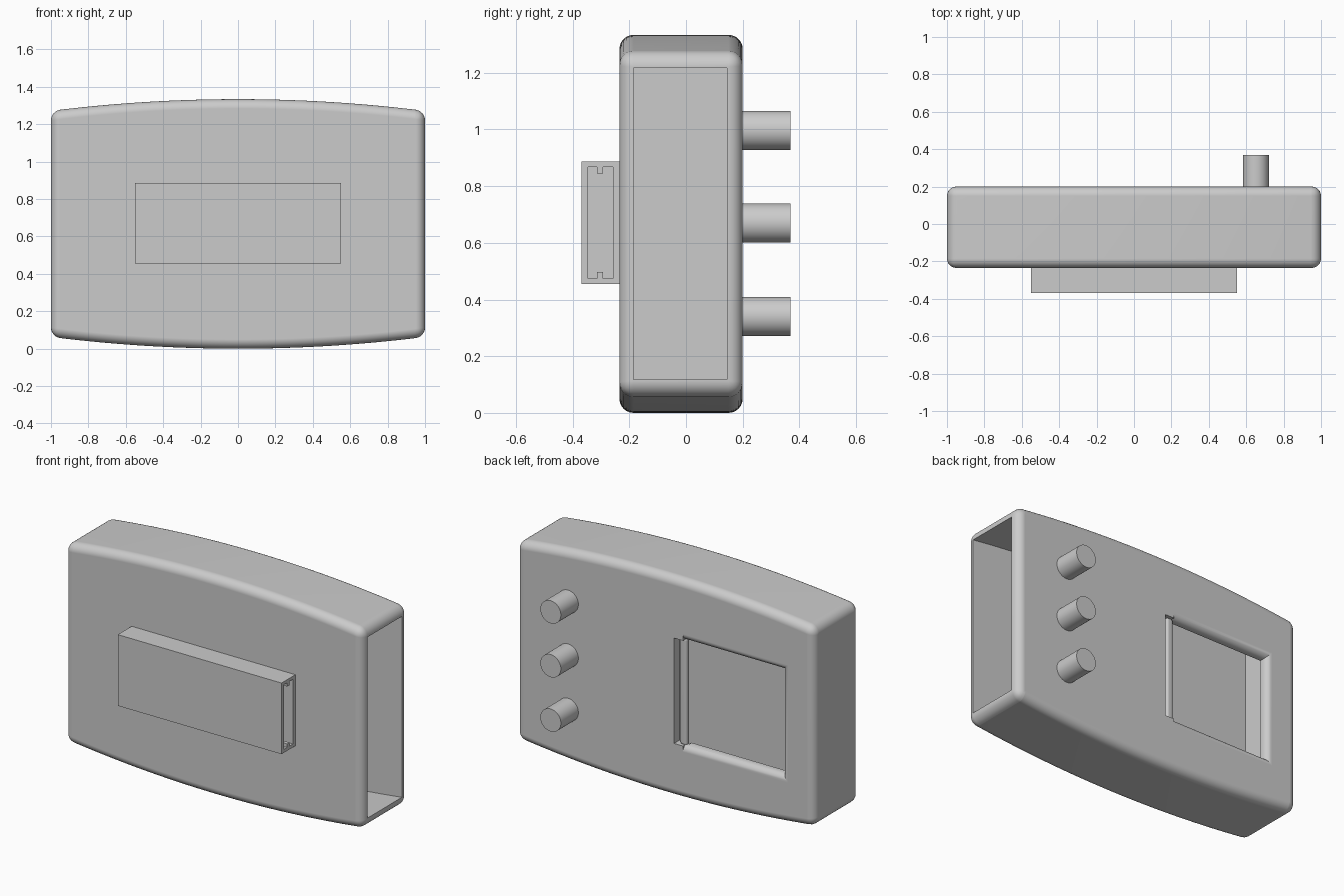
import bpy, bmesh, math
from mathutils import Vector

if "Cube" in bpy.data.objects:
    bpy.data.objects.remove(bpy.data.objects["Cube"])

GREY = (0.6, 0.6, 0.6, 1)
plastic = bpy.data.materials.new("grey plastic")
plastic.use_nodes = True
plastic.diffuse_color = GREY
plastic.node_tree.nodes["Principled BSDF"].inputs["Base Color"].default_value = GREY


def loft(name, rings):
    """Solid from a stack of closed rings with capped ends."""
    bm = bmesh.new()
    rows = [[bm.verts.new(p) for p in ring] for ring in rings]
    n = len(rows[0])
    for a, b in zip(rows, rows[1:]):
        for i in range(n):
            bm.faces.new((a[i], a[(i + 1) % n], b[(i + 1) % n], b[i]))
    bm.faces.new(rows[0])
    bm.faces.new(rows[-1])
    bmesh.ops.recalc_face_normals(bm, faces=bm.faces)
    mesh = bpy.data.meshes.new(name)
    bm.to_mesh(mesh)
    bm.free()
    mesh.materials.append(plastic)
    obj = bpy.data.objects.new(name, mesh)
    bpy.context.collection.objects.link(obj)
    return obj


def rect(x, z, y):
    return [(x[0], y, z[0]), (x[1], y, z[0]), (x[1], y, z[1]), (x[0], y, z[1])]


def box(name, x, y, z):
    return loft(name, [rect(x, z, y[0]), rect(x, z, y[1])])


def barrel(name, x, y, inset=0.0, steps=40):
    """Block whose top and bottom bow outwards along x."""
    radius, mid, half = 8.0, 0.667, 0.667 - inset
    xs = [x[0] + (x[1] - x[0]) * i / steps for i in range(steps + 1)]
    drop = lambda v: radius - math.sqrt(radius ** 2 - v * v)
    outline = [(v, mid - half + drop(v)) for v in xs]
    outline += [(v, mid + half - drop(v)) for v in reversed(xs)]
    return loft(name, [[(u, d, w) for u, w in outline] for d in y])


def bake(obj):
    """Apply the modifiers of an object."""
    bpy.context.view_layer.update()
    graph = bpy.context.evaluated_depsgraph_get()
    mesh = bpy.data.meshes.new_from_object(obj.evaluated_get(graph))
    obj.modifiers.clear()
    obj.data = mesh


def bevel(obj, width, segments=6):
    mod = obj.modifiers.new("round", 'BEVEL')
    mod.width, mod.segments = width, segments
    mod.limit_method, mod.angle_limit = 'ANGLE', math.radians(30)
    bake(obj)


def cut(obj, cutter):
    mod = obj.modifiers.new("cut", 'BOOLEAN')
    mod.operation, mod.solver, mod.object = 'DIFFERENCE', 'EXACT', cutter
    bake(obj)
    bpy.data.objects.remove(cutter)


def smooth(obj):
    bpy.ops.object.select_all(action='DESELECT')
    obj.select_set(True)
    bpy.context.view_layer.objects.active = obj
    bpy.ops.object.shade_smooth_by_angle(angle=math.radians(30))
    mod = obj.modifiers.new("flat_weighting", 'WEIGHTED_NORMAL')
    mod.keep_sharp = True


# Bowed hollow case, open on its left end
FRONT, BACK, WALL = -0.235, 0.2, 0.055
case = barrel("case", (-1, 1), (FRONT, BACK))
bevel(case, 0.05)
cut(case, barrel("cavity", (-0.955, 1.1), (FRONT + 0.05, BACK - WALL), WALL))

# Back window with a rolled edge
LIP = 0.04
rings = [rect((-0.785, -0.12), (0.33, 0.965), 0.05)]
for i in range(7):
    a = math.pi / 2 * i / 6
    g = LIP * (1 - math.cos(a))
    rings.append(rect((-0.785 - g, -0.12), (0.33 - g, 0.965 + g),
                      BACK - LIP + LIP * math.sin(a)))
rings.append(rect((-0.785 - LIP, -0.12), (0.33 - LIP, 0.965 + LIP), BACK + 0.05))
cut(case, loft("window", rings))
cut(case, box("slot", (-0.14, -0.06), (0.05, 0.3), (0.325, 0.965)))
smooth(case)

# Recessed bar between the slot and the window
bar = box("window_bar", (-0.13, -0.085), (0.145, 0.182), (0.32, 0.97))
bevel(bar, 0.014, 4)
smooth(bar)

# Hollow front holder, open on its left end, with two inner ribs
holder = box("front_holder", (-0.55, 0.55), (-0.368, FRONT + 0.002), (0.455, 0.887))
cut(holder, box("holder_cavity", (-0.53, 0.6), (-0.346, -0.258), (0.475, 0.868)))
for name, z in (("lower_rib", (0.47, 0.497)), ("upper_rib", (0.845, 0.872))):
    box(name, (-0.54, 0.55), (-0.314, -0.292), z)

# Row of three round pegs on the back
for name, z in (("bottom_peg", 0.34), ("middle_peg", 0.67), ("top_peg", 0.997)):
    turn = [math.tau * i / 40 for i in range(40)]
    ring = [Vector((0.652 + 0.069 * math.cos(t), 0, z + 0.069 * math.sin(t))) for t in turn]
    peg = loft(name, [[p + Vector((0, y, 0)) for p in ring] for y in (BACK - 0.03, 0.368)])
    smooth(peg)
